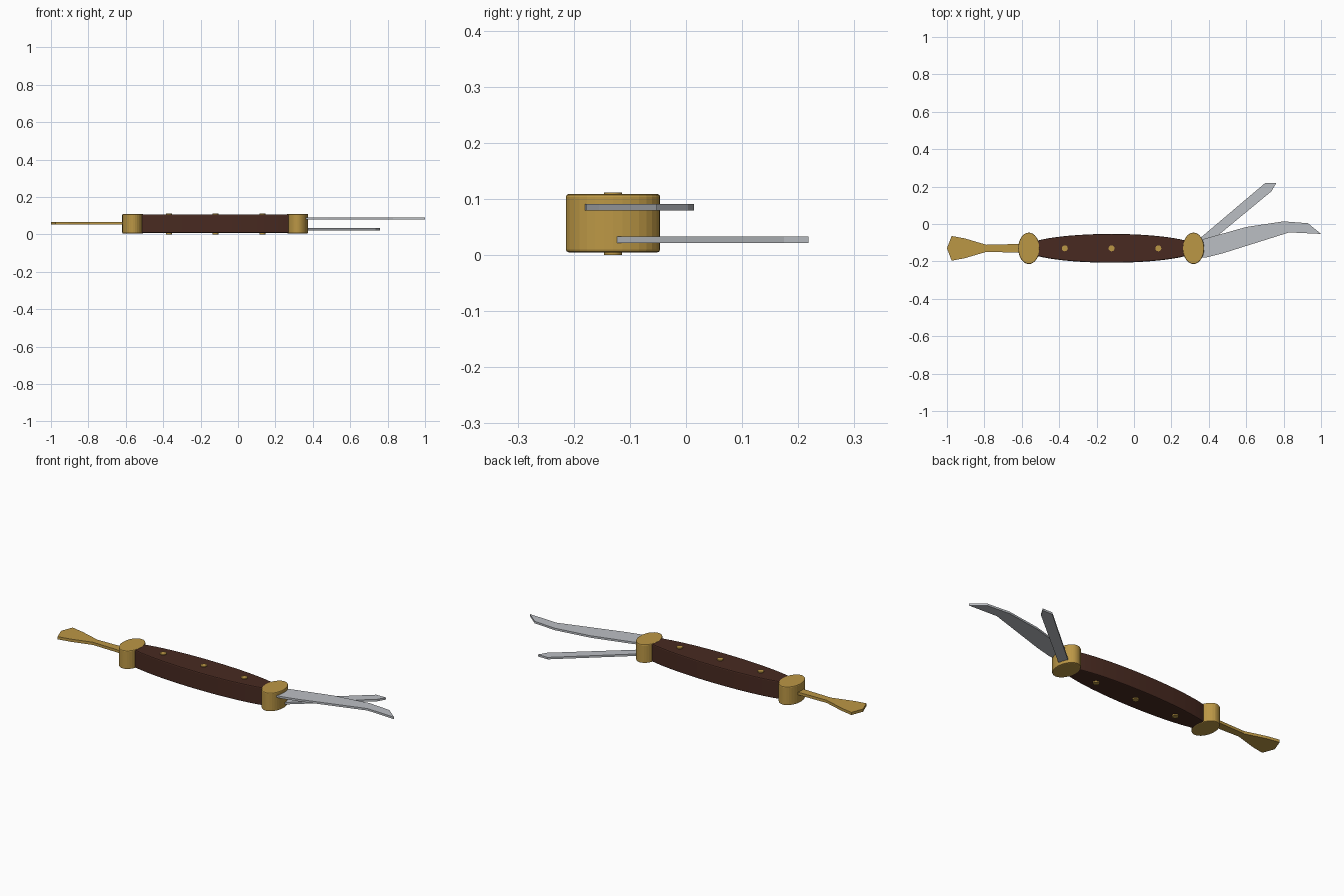
import bpy
import bmesh
import math

cube = bpy.data.objects.get("Cube")
if cube:
    bpy.data.objects.remove(cube)

AXIS_Y = -0.13          # long axis of the closed knife
MID_Z = 0.057           # middle of its thickness


def material(name, color, metallic=0.0):
    m = bpy.data.materials.new(name)
    m.use_nodes = True
    m.diffuse_color = (*color, 1)
    bsdf = m.node_tree.nodes["Principled BSDF"]
    bsdf.inputs["Base Color"].default_value = (*color, 1)
    bsdf.inputs["Roughness"].default_value = 0.5
    return m


brass = material("brass", (0.50, 0.31, 0.06))
wood = material("dark_wood", (0.065, 0.023, 0.015))
steel = material("steel", (0.50, 0.52, 0.55))


def plate(name, outline, z0, z1, mat, bevel=0.0):
    """Extrude a flat outline from z0 to z1."""
    bm = bmesh.new()
    face = bm.faces.new([bm.verts.new((x, y, z0)) for x, y in outline])
    top = bmesh.ops.extrude_face_region(bm, geom=[face])["geom"]
    for v in top:
        if isinstance(v, bmesh.types.BMVert):
            v.co.z = z1
    bmesh.ops.recalc_face_normals(bm, faces=bm.faces[:])
    mesh = bpy.data.meshes.new(name)
    bm.to_mesh(mesh)
    bm.free()
    mesh.materials.append(mat)
    obj = bpy.data.objects.new(name, mesh)
    bpy.context.collection.objects.link(obj)
    if bevel:
        mod = obj.modifiers.new("soft_edge", "BEVEL")
        mod.width = bevel
        mod.segments = 2
        mod.limit_method = "ANGLE"
        mod.angle_limit = math.radians(40)
    return obj


def ellipse(x, rx, ry, sides):
    steps = [math.tau * i / sides for i in range(sides)]
    return [(x + rx * math.cos(a), AXIS_Y + ry * math.sin(a)) for a in steps]


# Handle
plate("handle", ellipse(-0.12, 0.47, 0.077, 64), 0.007, 0.107, wood, 0.006)

# Bolsters at both ends
for name, x in (("right_bolster", -0.562), ("left_bolster", 0.318)):
    plate(name, ellipse(x, 0.057, 0.084, 32), 0.005, 0.109, brass, 0.005)

# Pins through the handle
for i, x in enumerate((-0.37, -0.12, 0.13)):
    plate(f"pin_{i + 1}", ellipse(x, 0.016, 0.016, 24), 0.0, 2 * MID_Z - 0.002, brass)

# Large blade, upper layer
plate("large_blade", [
    (0.30, -0.185), (0.39, -0.178), (0.48, -0.155), (0.83, -0.045),
    (1.0, -0.053), (0.93, 0.004), (0.80, 0.014), (0.60, -0.016),
    (0.38, -0.078), (0.30, -0.11)], 0.08, 0.091, steel)

# Small blade, lower layer
plate("small_blade", [
    (0.32, -0.168), (0.735, 0.175), (0.76, 0.218), (0.70, 0.218),
    (0.36, -0.07), (0.29, -0.13)], 0.022, 0.033, steel)

# Flared brass tool at the other end
half = [(-0.58, 0.024), (-0.79, 0.019), (-0.905, 0.053), (-0.975, 0.066)]
plate("flared_tool",
      [(x, AXIS_Y + w) for x, w in half] + [(-1.0, AXIS_Y)]
      + [(x, AXIS_Y - w) for x, w in reversed(half)],
      0.052, 0.067, brass)
